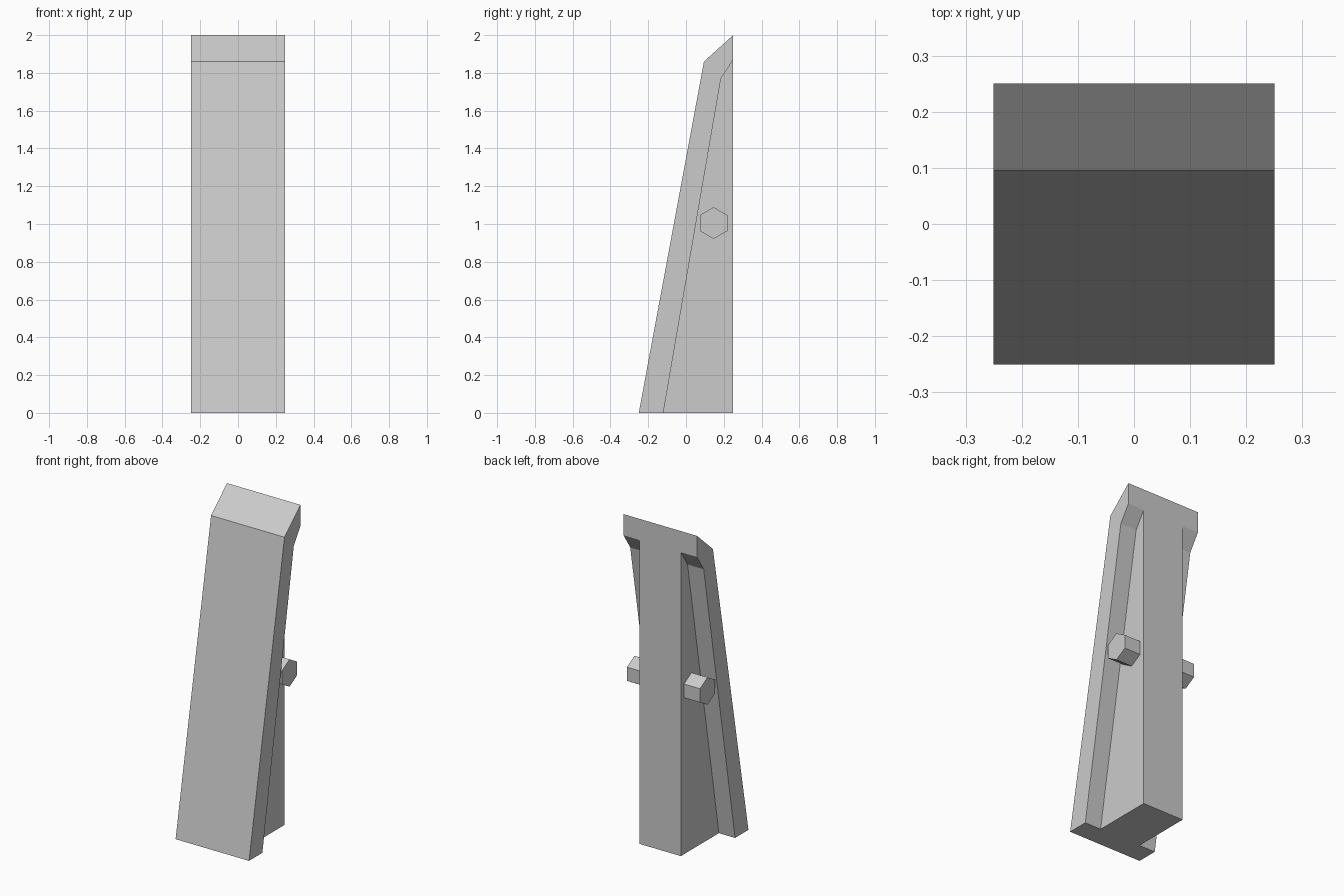
import bpy, bmesh, math

if "Cube" in bpy.data.objects:
    bpy.data.objects.remove(bpy.data.objects["Cube"])


def prism(name, profile, x0, x1):
    """Extrude a (y, z) profile along x from x0 to x1."""
    bm = bmesh.new()
    face = bm.faces.new([bm.verts.new((x0, y, z)) for y, z in profile])
    ext = bmesh.ops.extrude_face_region(bm, geom=[face])
    verts = [g for g in ext["geom"] if isinstance(g, bmesh.types.BMVert)]
    bmesh.ops.translate(bm, verts=verts, vec=(x1 - x0, 0, 0))
    bmesh.ops.recalc_face_normals(bm, faces=bm.faces)
    mesh = bpy.data.meshes.new(name)
    bm.to_mesh(mesh)
    bm.free()
    obj = bpy.data.objects.new(name, mesh)
    bpy.context.collection.objects.link(obj)
    return obj


def boolean(target, tool, operation):
    """Apply a boolean and discard the helper object."""
    tool.hide_render = True
    mod = target.modifiers.new(tool.name, 'BOOLEAN')
    mod.object, mod.operation, mod.solver = tool, operation, 'EXACT'
    bpy.context.view_layer.objects.active = target
    bpy.ops.object.modifier_apply(modifier=mod.name)
    bpy.data.objects.remove(tool, do_unlink=True)


# Tapered lever body: sloped front, chamfered top, straight back
lever = prism("lever", [(-0.25, 0), (0.25, 0), (0.25, 2.0), (0.095, 1.86)],
              -0.25, 0.25)

# Side pockets leave a narrow core behind the front plate and top lip
pocket = [(-0.1545, -0.2), (0.4, -0.2), (0.4, 1.97), (0.315, 1.97), (0.185, 1.77)]
for s in (-1, 1):
    boolean(lever, prism("pocket_cutter", pocket, s * 0.14, s * 0.4), 'DIFFERENCE')

# Hexagonal pivot pin through the core
angles = [math.radians(90 + 60 * i) for i in range(6)]
pin = [(0.146 + 0.084 * math.cos(a), 1.005 + 0.084 * math.sin(a)) for a in angles]
boolean(lever, prism("pivot_pin", pin, -0.249, 0.249), 'UNION')
